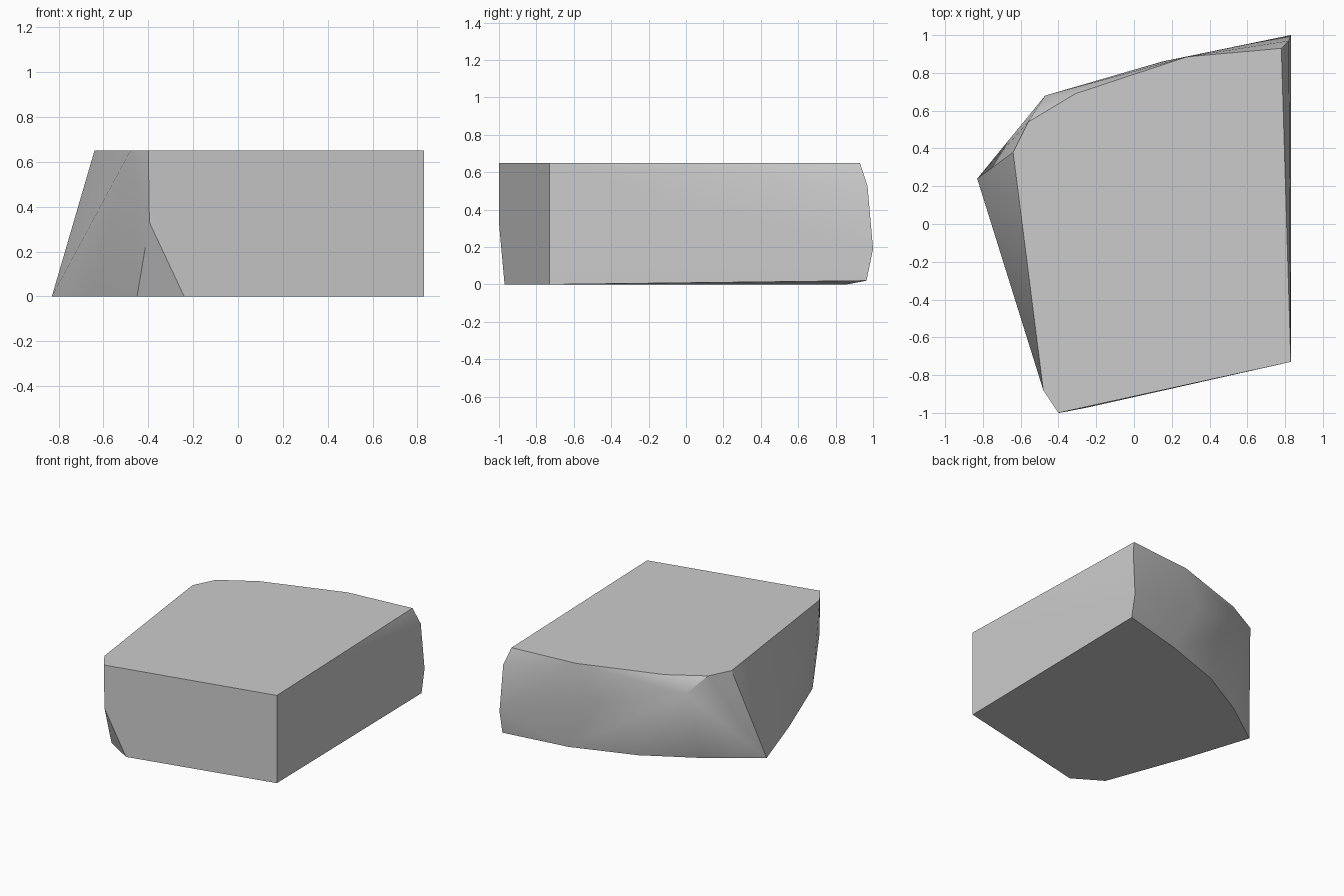
import bpy, bmesh, math

if "Cube" in bpy.data.objects:
    bpy.data.objects.remove(bpy.data.objects["Cube"], do_unlink=True)

TOP = 0.65

# Outline of the flat top
top_outline = [(0.83, -0.73), (-0.40, -1.0), (-0.48, -0.88), (-0.64, 0.38),
               (-0.56, 0.54), (-0.31, 0.69), (0.28, 0.885), (0.78, 0.93)]
# Outline of the flat underside
base_outline = [(0.83, -0.73), (-0.24, -0.97), (-0.45, -0.84), (-0.67, -0.25),
                (-0.83, 0.24), (-0.485, 0.485), (-0.10, 0.70), (0.36, 0.86)]
# Corners on the broken sides
side_corners = [(-0.395, -1.0, 0.33), (-0.47, 0.68, 0.545), (0.15, 0.86, 0.40),
                (0.82, 0.97, 0.53), (0.83, 1.0, 0.19), (0.83, 0.965, 0.02)]

# Stone fragment: hull around the corners, with flat areas merged
bm = bmesh.new()
corners = [(x, y, TOP) for x, y in top_outline]
corners += [(x, y, 0) for x, y in base_outline] + side_corners
for corner in corners:
    bm.verts.new(corner)
bmesh.ops.convex_hull(bm, input=bm.verts)
bmesh.ops.dissolve_limit(bm, angle_limit=math.radians(1), verts=bm.verts, edges=bm.edges)
bmesh.ops.recalc_face_normals(bm, faces=bm.faces)
mesh = bpy.data.meshes.new("stone_fragment")
bm.to_mesh(mesh)
bm.free()

# Plain grey stone
stone = bpy.data.materials.new("grey_stone")
stone.use_nodes = True
grey = (0.6, 0.6, 0.6, 1)
stone.diffuse_color = grey
stone.node_tree.nodes["Principled BSDF"].inputs["Base Color"].default_value = grey
mesh.materials.append(stone)

fragment = bpy.data.objects.new("stone_fragment", mesh)
bpy.context.collection.objects.link(fragment)
bpy.context.view_layer.objects.active = fragment
fragment.select_set(True)
bpy.ops.object.shade_smooth_by_angle(angle=math.radians(30))
